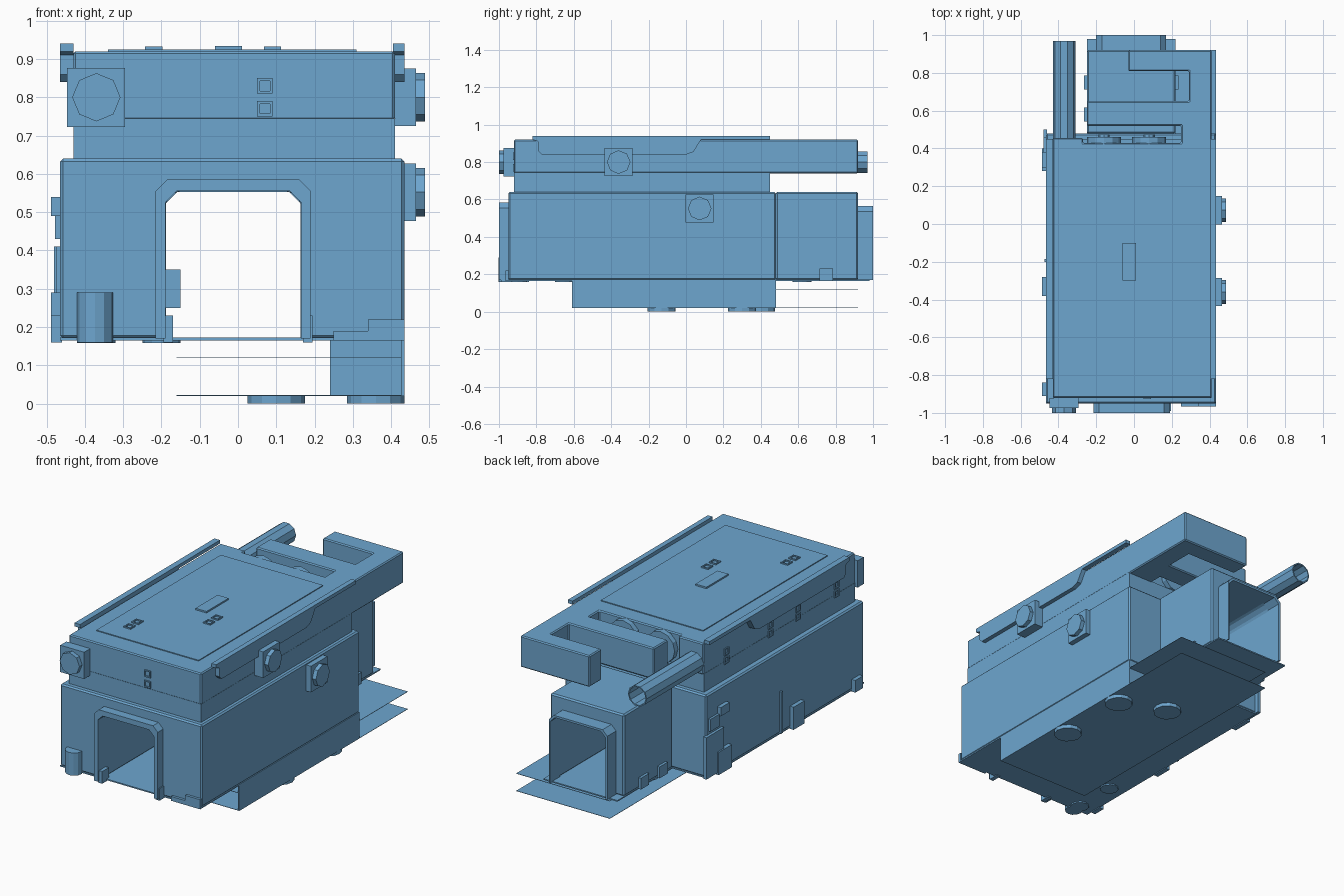
import bpy, bmesh, math
from mathutils import Vector

if "Cube" in bpy.data.objects:
    bpy.data.objects.remove(bpy.data.objects["Cube"], do_unlink=True)

blue = bpy.data.materials.new("steel_blue")
blue.use_nodes = True
color = (0.155, 0.38, 0.625, 1)
blue.diffuse_color = color
blue.node_tree.nodes["Principled BSDF"].inputs["Base Color"].default_value = color

AXIS = {"x": lambda a, b, t: (t, a, b),
        "y": lambda a, b, t: (a, t, b),
        "z": lambda a, b, t: (a, b, t)}


def finish(name, bm, bevel=0):
    bmesh.ops.recalc_face_normals(bm, faces=bm.faces)
    mesh = bpy.data.meshes.new(name)
    bm.to_mesh(mesh)
    bm.free()
    mesh.materials.append(blue)
    ob = bpy.data.objects.new(name, mesh)
    bpy.context.collection.objects.link(ob)
    if bevel:
        mod = ob.modifiers.new("edge", "BEVEL")
        mod.width = bevel
        mod.segments = 1
        mod.limit_method = "ANGLE"
    return ob


def extrude(name, points, axis, start, end, bevel=0):
    """Extrude a flat profile along one axis."""
    bm = bmesh.new()
    place = AXIS[axis]
    rings = [[bm.verts.new(place(a, b, t)) for a, b in points] for t in (start, end)]
    bm.faces.new(rings[0])
    bm.faces.new(rings[1])
    for i in range(len(points)):
        j = (i + 1) % len(points)
        bm.faces.new((rings[0][i], rings[0][j], rings[1][j], rings[1][i]))
    return finish(name, bm, bevel)


def box(name, x, y, z, bevel=0):
    return extrude(name, [(x[0], y[0]), (x[1], y[0]), (x[1], y[1]), (x[0], y[1])],
                   "z", z[0], z[1], bevel)


def ring(a, b, r, n=8):
    step = 2 * math.pi / n
    return [(a + r * math.cos(i * step), b + r * math.sin(i * step)) for i in range(n)]


def arch(name, outer, inner, top, hole_top, y, cut=0.03, corner=0.0, bevel=0):
    """Upside-down U with a chamfered opening."""
    (l, r), (a, b), base = outer, inner, 0.17
    pts = [(l, base), (l, top - corner), (l + corner, top), (r - corner, top),
           (r, top - corner), (r, base)]
    if not corner:
        pts = [(l, base), (l, top), (r, top), (r, base)]
    pts += [(b, base), (b, hole_top - cut), (b - cut, hole_top),
            (a + cut, hole_top), (a, hole_top - cut), (a, base)]
    return extrude(name, pts, "y", y[0], y[1], bevel)


def tube(name, x, z, r, y):
    """Hollow eight-sided pipe along y."""
    bm = bmesh.new()
    loops = []
    for t, rad in ((y[0], r), (y[1], r), (y[1], r * 0.88), (y[0] + 0.01, r * 0.88)):
        loops.append([bm.verts.new((a, t, b)) for a, b in ring(x, z, rad, 10)])
    for p, q in zip(loops, loops[1:]):
        for i in range(10):
            j = (i + 1) % 10
            bm.faces.new((p[i], p[j], q[j], q[i]))
    bm.faces.new(loops[0])
    bm.faces.new(loops[-1])
    return finish(name, bm)


def square_mark(name, center, size, normal):
    """Thin square outline made of four strips."""
    h, w = size / 2, 0.007
    place = AXIS[normal]
    c = Vector(center)
    for i, (a0, a1, b0, b1) in enumerate(((-h, h, -h, w - h), (-h, h, h - w, h),
                                          (-h, w - h, -h, h), (h - w, h, -h, h))):
        lo, hi = c + Vector(place(a0, b0, -0.004)), c + Vector(place(a1, b1, 0.004))
        box(f"{name}_{i}", (lo.x, hi.x), (lo.y, hi.y), (lo.z, hi.z))


# Lower body with the tunnel running through it
HOLE = (-0.19, 0.165)
arch("lower_body", (-0.465, 0.435), HOLE, 0.64, 0.555, (-0.95, 0.48), bevel=0.008)
arch("rear_body", (-0.25, 0.22), HOLE, 0.64, 0.555, (0.48, 0.92), bevel=0.008)
arch("front_portal", (-0.215, 0.19), HOLE, 0.585, 0.555, (-1.0, -0.94), corner=0.03)
arch("rear_portal", (-0.2, 0.17), (-0.188, 0.163), 0.565, 0.553, (0.91, 1.0), corner=0.03)
box("body_floor", (-0.465, 0.435), (-0.95, 0.48), (0.165, 0.172))
box("rear_floor", (-0.25, 0.22), (0.48, 0.98), (0.165, 0.172))

# Hanging skirt and the two thin ground sheets
box("skirt_side", (0.427, 0.435), (-0.61, 0.48), (0.02, 0.17))
box("skirt_back", (0.24, 0.435), (0.472, 0.48), (0.02, 0.17))
for name, z in (("upper_sheet", 0.12), ("lower_sheet", 0.02)):
    box(name, (-0.16, 0.435), (-0.61, 0.92), (z, z + 0.002))

# Upper body with the hooked rear frame
box("upper_base", (-0.43, 0.41), (-0.92, 0.45), (0.64, 0.745))
extrude("upper_body", [(-0.43, -0.92), (0.41, -0.92), (0.41, 0.92), (-0.03, 0.92),
                       (-0.03, 0.81), (0.29, 0.81), (0.29, 0.65), (-0.25, 0.65),
                       (-0.25, 0.52), (0.25, 0.52), (0.25, 0.43), (-0.27, 0.43),
                       (-0.27, 0.455), (-0.43, 0.455)], "z", 0.74, 0.92, 0.006)
for i, x in enumerate((-0.16, 0.08)):
    extrude(f"fan_{i}", ring(x, 0.83, 0.09, 12), "y", 0.42, 0.46)
    extrude(f"fan_hub_{i}", ring(x, 0.83, 0.03, 8), "y", 0.46, 0.475)

# Roof edge panels draped over both sides
drape = [(-0.82, 0.94), (-0.82, 0.92), (-0.79, 0.91), (-0.79, 0.86), (-0.77, 0.84),
         (0.0, 0.84), (0.04, 0.855), (0.08, 0.92), (0.45, 0.92), (0.45, 0.94)]
for name, x0, x1 in (("left_drape", 0.405, 0.435), ("right_drape", -0.465, -0.43)):
    extrude(name, drape, "x", x0, x1)
box("roof_panel", (-0.34, 0.31), (-0.8, 0.33), (0.915, 0.925))
box("roof_hatch", (-0.06, 0.01), (-0.3, -0.1), (0.92, 0.934))
for i, (x, y) in enumerate(((0.09, -0.32), (0.09, -0.39), (-0.22, -0.6), (-0.22, -0.67))):
    square_mark(f"roof_mark_{i}", (x, y, 0.928), 0.045, "z")
for i, z in enumerate((0.77, 0.83)):
    square_mark(f"front_mark_{i}", (0.07, -0.922, z), 0.04, "y")
for i, y in enumerate((-0.75, -0.4, -0.15, 0.25)):
    for j, z in enumerate((0.75, 0.8)):
        square_mark(f"side_mark_{i}_{j}", (-0.432, y, z), 0.04, "x")

# Port plates with eight-sided sockets
for name, y, z, x in (("upper_port", -0.36, 0.8, 0.41), ("lower_port", 0.073, 0.552, 0.435)):
    box(name + "_plate", (x, 0.465), (y - 0.075, y + 0.075), (z - 0.075, z + 0.075))
    extrude(name + "_socket", ring(y, z, 0.063), "x", 0.465, 0.488)
box("front_port_plate", (-0.447, -0.295), (-0.975, -0.92), (0.722, 0.876))
extrude("front_port_socket", ring(-0.37, 0.8, 0.063), "y", -1.0, -0.975)
tube("rear_pipe", -0.37, 0.8, 0.06, (0.45, 0.97))

# Small fittings on the right flank
for i, (y0, y1, z0, z1, x0) in enumerate((
        (0.34, 0.5, 0.17, 0.41, -0.48), (0.28, 0.4, 0.16, 0.29, -0.488),
        (0.38, 0.46, 0.43, 0.5, -0.478), (0.3, 0.38, 0.49, 0.54, -0.488),
        (-0.38, -0.28, 0.16, 0.29, -0.488), (-0.91, -0.84, 0.16, 0.23, -0.488),
        (-0.2, -0.185, 0.17, 0.41, -0.475))):
    box(f"flank_fitting_{i}", (x0, -0.46), (y0, y1), (z0, z1))

# Fittings on the front, rear body and underside
extrude("front_post", ring(-0.373, -0.955, 0.047, 12), "z", 0.16, 0.29)
box("front_step_low", (0.25, 0.435), (-0.965, -0.95), (0.165, 0.19))
box("front_step_high", (0.34, 0.435), (-0.965, -0.95), (0.19, 0.22))
for i, x in enumerate((-0.195, 0.17)):
    box(f"portal_foot_{i}", (x, x + 0.025), (-0.99, -0.93), (0.16, 0.23))
for i, (x, y) in enumerate(((-0.265, 0.75), (0.22, 0.75), (-0.265, 0.58))):
    box(f"rear_fitting_{i}", (x, x + 0.015), (y - 0.037, y + 0.037), (0.165, 0.23))
box("portal_block", (-0.19, -0.15), (0.6, 0.66), (0.25, 0.35))
for i, y in enumerate((-0.9, -0.65, 0.62)):
    extrude(f"under_disc_{i}", ring(-0.37 if y < 0 else -0.2, y, 0.05, 12), "z", 0.158, 0.168)
for i, (x, y) in enumerate(((0.36, -0.13), (0.36, 0.3), (0.1, 0.4))):
    extrude(f"sheet_disc_{i}", ring(x, y, 0.075, 12), "z", 0.0, 0.02)
